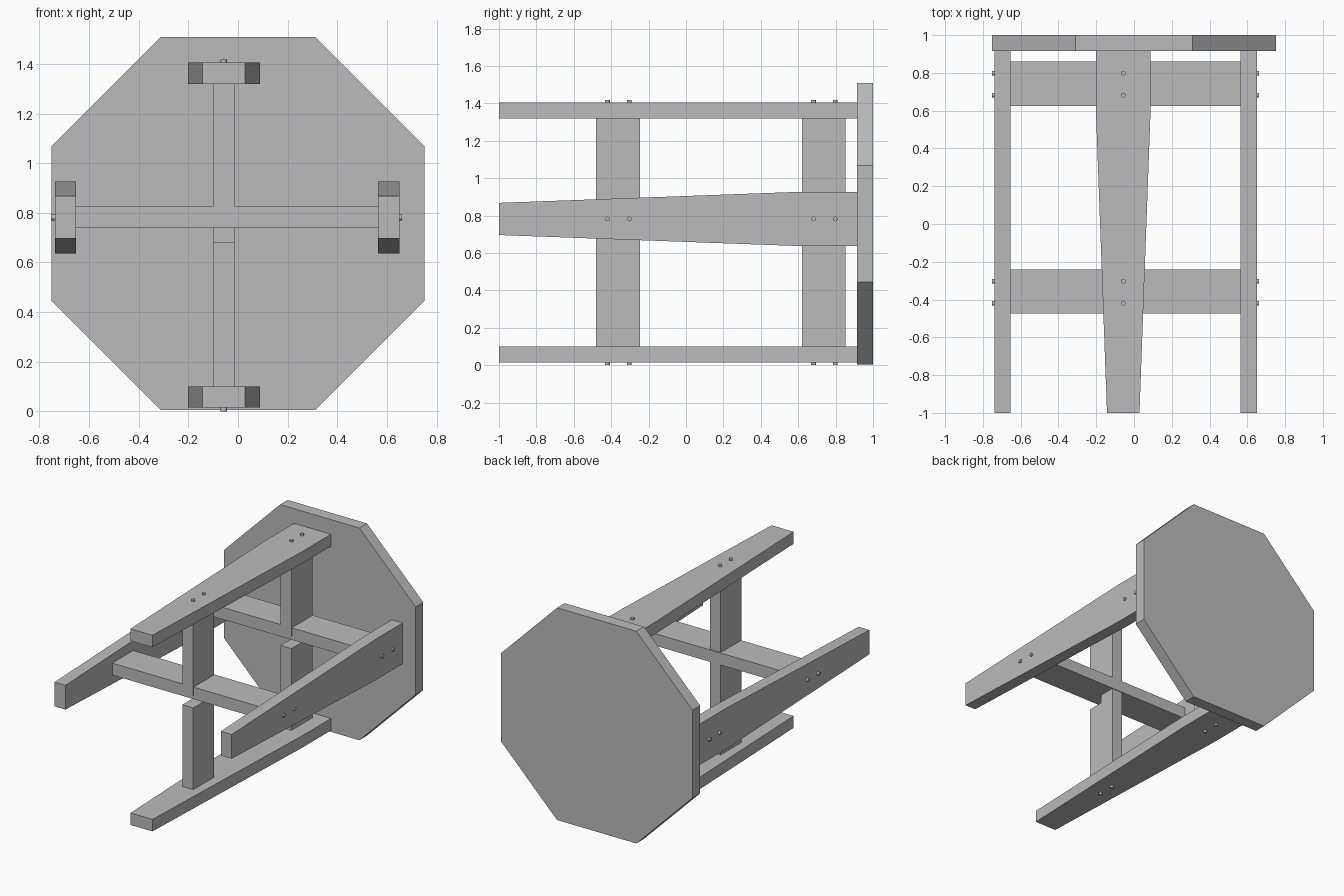
import bpy
import bmesh
import math
from mathutils import Vector, Matrix

cube = bpy.data.objects.get("Cube")
if cube:
    bpy.data.objects.remove(cube, do_unlink=True)

grey = bpy.data.materials.new("plain grey")
grey.use_nodes = True
colour = (0.5, 0.5, 0.5, 1)
grey.diffuse_color = colour
grey.node_tree.nodes["Principled BSDF"].inputs["Base Color"].default_value = colour


def finish(name, bm):
    bmesh.ops.recalc_face_normals(bm, faces=bm.faces)
    mesh = bpy.data.meshes.new(name)
    bm.to_mesh(mesh)
    bm.free()
    mesh.materials.append(grey)
    obj = bpy.data.objects.new(name, mesh)
    bpy.context.collection.objects.link(obj)
    return obj


def prism(name, points, offset):
    """Extrude a flat outline along an offset."""
    bm = bmesh.new()
    face = bm.faces.new([bm.verts.new(p) for p in points])
    new = bmesh.ops.extrude_face_region(bm, geom=[face])["geom"]
    verts = [v for v in new if isinstance(v, bmesh.types.BMVert)]
    bmesh.ops.translate(bm, verts=verts, vec=offset)
    return finish(name, bm)


def box(name, x, y, z):
    outline = [(x[0], y[0], z[0]), (x[1], y[0], z[0]),
               (x[1], y[1], z[0]), (x[0], y[1], z[0])]
    return prism(name, outline, (0, 0, z[1] - z[0]))


def peg(name, centre, axis):
    bm = bmesh.new()
    turn = Vector((0, 0, 1)).rotation_difference(Vector(axis)).to_matrix().to_4x4()
    bmesh.ops.create_cone(bm, cap_ends=True, segments=16, radius1=0.0125,
                          radius2=0.0125, depth=0.06,
                          matrix=Matrix.Translation(centre) @ turn)
    obj = finish(name, bm)
    for p in obj.data.polygons:
        p.use_smooth = len(p.vertices) == 4


# Octagonal seat, standing upright at the back
MID_Z, HALF, FLAT, THICK = 0.757, 0.752, 0.311, 0.085
corners = [(FLAT, HALF), (HALF, FLAT), (HALF, -FLAT), (FLAT, -HALF)]
corners += [(-x, -z) for x, z in corners]
prism("seat", [(x, 1 - THICK, MID_Z + z) for x, z in corners], (0, THICK, 0))

# Tapered legs: (distance along y, half width)
PAIR_X, PAIR_Z = -0.057, 0.782
taper = [(-1, 0.086), (0.61, 0.145), (1 - THICK, 0.145)]
profile = [(y, w) for y, w in taper] + [(y, -w) for y, w in reversed(taper)]
PEG_Y = (-0.42, -0.303, 0.682, 0.798)

for name, z in (("bottom", 0.015), ("top", 1.32)):
    prism(name + "_leg", [(PAIR_X + w, y, z) for y, w in profile], (0, 0, THICK))
    peg_z = 0.03 if name == "bottom" else 1.387
    for y in PEG_Y:
        peg(name + "_peg", (PAIR_X, y, peg_z), (0, 0, 1))

for name, x, peg_x in (("right", -0.738, -0.723), ("left", 0.565, 0.631)):
    prism(name + "_leg", [(x, y, PAIR_Z + w) for y, w in profile], (THICK, 0, 0))
    for y in PEG_Y:
        peg(name + "_peg", (peg_x, y, PAIR_Z), (1, 0, 0))

# Crossed rails; the upright rail has a half-depth lap notch at its front
for name, y in (("lower", -0.48), ("upper", 0.62)):
    back = y + 0.234
    half = (y + back) / 2
    box(name + "_cross_rail", (-0.653, 0.565), (y + 0.005, back + 0.005),
        (0.74, 0.825))
    outline = [(y, 0.1), (back, 0.1), (back, 1.32), (y, 1.32),
               (y, 0.765), (half, 0.765), (half, 0.68), (y, 0.68)]
    prism(name + "_upright_rail", [(-0.1, a, b) for a, b in outline], (THICK, 0, 0))
